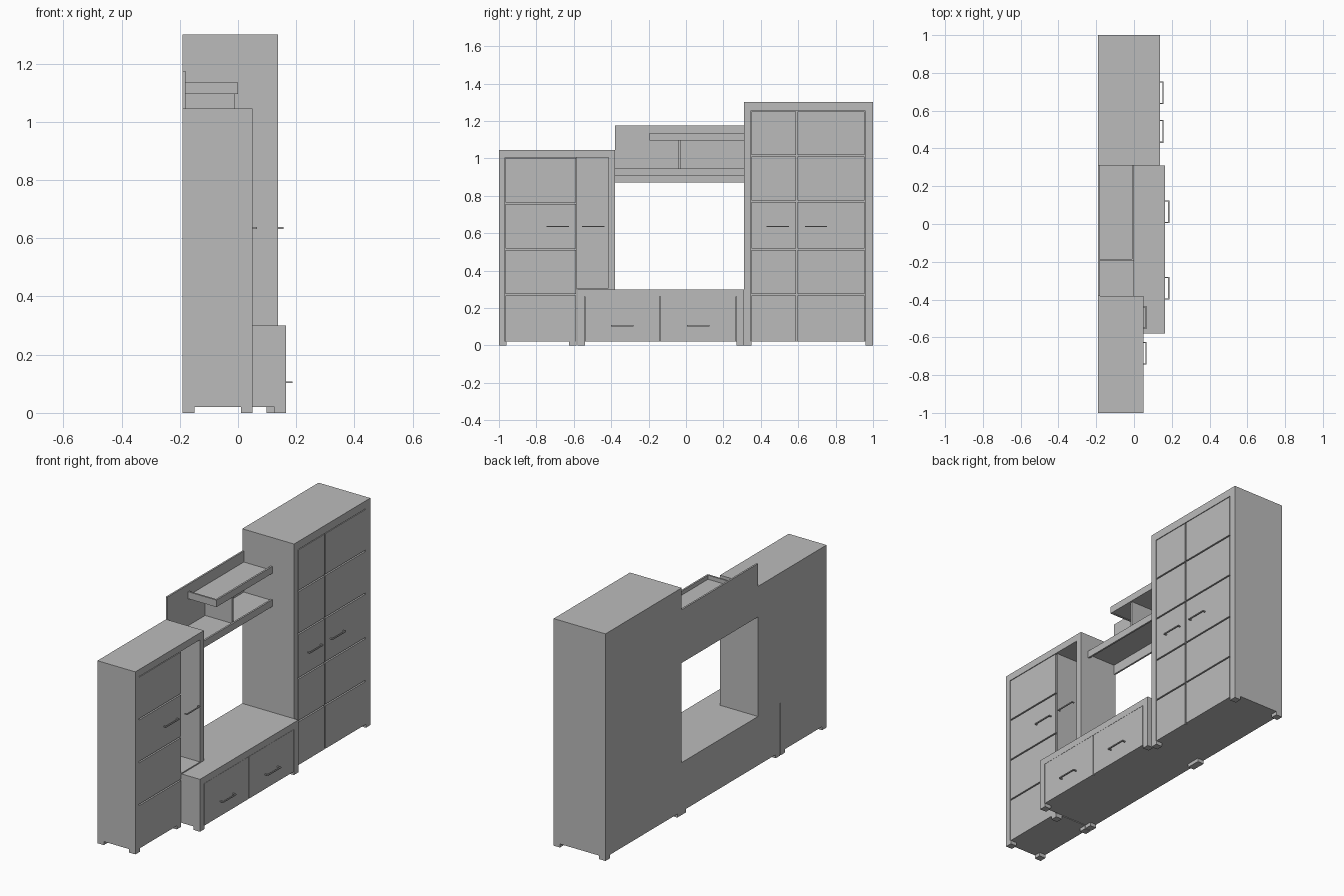
import bpy
import bmesh
from mathutils import Matrix, Vector

if "Cube" in bpy.data.objects:
    bpy.data.objects.remove(bpy.data.objects["Cube"], do_unlink=True)

grey = bpy.data.materials.new("plain_grey")
grey.use_nodes = True
colour = (0.5, 0.5, 0.5, 1)
grey.diffuse_color = colour
grey.node_tree.nodes["Principled BSDF"].inputs["Base Color"].default_value = colour

BACK = -0.19
FOOT_H = 0.02
GAP = 0.008


def part(name, boxes):
    """One object from boxes given as (x0, x1, y0, y1, z0, z1)."""
    bm = bmesh.new()
    for x0, x1, y0, y1, z0, z1 in boxes:
        centre = Vector((x0 + x1, y0 + y1, z0 + z1)) / 2
        size = Matrix.Diagonal((x1 - x0, y1 - y0, z1 - z0, 1))
        bmesh.ops.create_cube(bm, size=1, matrix=Matrix.Translation(centre) @ size)
    mesh = bpy.data.meshes.new(name)
    bm.to_mesh(mesh)
    bm.free()
    mesh.materials.append(grey)
    obj = bpy.data.objects.new(name, mesh)
    bpy.context.collection.objects.link(obj)
    return obj


def feet(name, front, y0, y1, size=0.04):
    part(name, [(x, x + size, y, y + size, 0, FOOT_H)
                for x in (BACK, front - size) for y in (y0, y1 - size)])


def handle(name, x, y, z, reach):
    # slim bar on two posts
    half, t = 0.06, 0.006
    part(name, [(x + reach - t, x + reach, y - half, y + half, z - t / 2, z + t / 2),
                (x, x + reach - t, y - half, y - half + t, z - t / 2, z + t / 2),
                (x, x + reach - t, y + half - t, y + half, z - t / 2, z + t / 2)])


def front_frame(name, x0, x1, y0, y1, top, door_y0, door_y1, door_top):
    boxes = [(x0, x1, y0, y1, door_top, top)]
    if door_y0 > y0:
        boxes.append((x0, x1, y0, door_y0 - 0.003, FOOT_H, door_top))
    if door_y1 < y1:
        boxes.append((x0, x1, door_y1 + 0.003, y1, FOOT_H, door_top))
    part(name, boxes)


def door(name, x0, x1, y0, y1, seams):
    # stacked panels parted by shadow gaps
    levels = [FOOT_H - GAP / 2] + seams
    part(name, [(x0, x1, y0, y1, a + GAP / 2, b - GAP / 2)
                for a, b in zip(levels, levels[1:])])


# Tall wardrobe
tall_front, tall_face = 0.128, 0.138
seams = [0.27, 0.515, 0.77, 1.015, 1.255]
part("wardrobe_carcass", [(BACK, tall_front, 0.31, 1.0, FOOT_H, 1.3)])
front_frame("wardrobe_frame", tall_front, tall_face, 0.31, 1.0, 1.3, 0.35, 0.955, 1.255)
door("wardrobe_right_door", tall_front, tall_face, 0.35, 0.587, seams)
door("wardrobe_left_door", tall_front, tall_face, 0.595, 0.955, seams)
feet("wardrobe_feet", tall_face, 0.31, 1.0)
for side, y in (("right", 0.49), ("left", 0.695)):
    handle(f"wardrobe_{side}_handle", tall_face, y, 0.635, 0.018)

# Short cupboard
cup_front, cup_face = 0.04, 0.05
part("cupboard_carcass", [(BACK, cup_front, -1.0, -0.585, FOOT_H, 1.045)])
front_frame("cupboard_frame", cup_front, cup_face, -1.0, -0.585, 1.045,
            -0.965, -0.585, 1.005)
door("cupboard_door", cup_front, cup_face, -0.965, -0.589, [0.27, 0.515, 0.76, 1.005])
feet("cupboard_feet", cup_face, -1.0, -0.585)
handle("cupboard_handle", cup_face, -0.685, 0.635, 0.016)

# Open display niche standing on the bench
part("display_niche", [
    (BACK, cup_face, -0.415, -0.38, 0.30, 1.045),
    (BACK, cup_face, -0.585, -0.415, 1.005, 1.045),
    (BACK, cup_face, -0.585, -0.415, 0.30, 0.306),
    (BACK, BACK + 0.01, -0.585, -0.415, 0.306, 1.005),
])
handle("niche_handle", cup_face, -0.495, 0.635, 0.016)

# Low bench with two drawers
low_front, low_face = 0.155, 0.165
part("bench_carcass", [(BACK, low_front, -0.58, 0.31, FOOT_H, 0.30)])
front_frame("bench_frame", low_front, low_face, -0.58, 0.31, 0.30, -0.54, 0.268, 0.262)
for side, y0, y1, hy in (("right", -0.54, -0.142, -0.34), ("left", -0.137, 0.268, 0.065)):
    part(f"bench_{side}_drawer", [(low_front, low_face, y0, y1, FOOT_H, 0.261)])
    handle(f"bench_{side}_handle", low_face, hy, 0.105, 0.022)
feet("bench_feet", low_face, -0.58, 0.31)

# Wall shelves
part("shelf_back_panel", [(BACK, BACK + 0.01, -0.38, 0.31, 0.87, 1.175)])
part("lower_shelf", [(BACK + 0.01, -0.01, -0.38, 0.31, 0.925, 0.94),
                     (-0.01, 0, -0.38, 0.31, 0.905, 0.945)])
part("upper_shelf", [(BACK + 0.01, -0.01, -0.185, 0.31, 1.097, 1.112),
                     (-0.01, 0, -0.195, 0.31, 1.095, 1.135),
                     (BACK + 0.01, -0.01, -0.195, -0.185, 1.095, 1.135)])
part("shelf_divider", [(BACK + 0.01, -0.01, -0.04, -0.028, 0.94, 1.097)])
